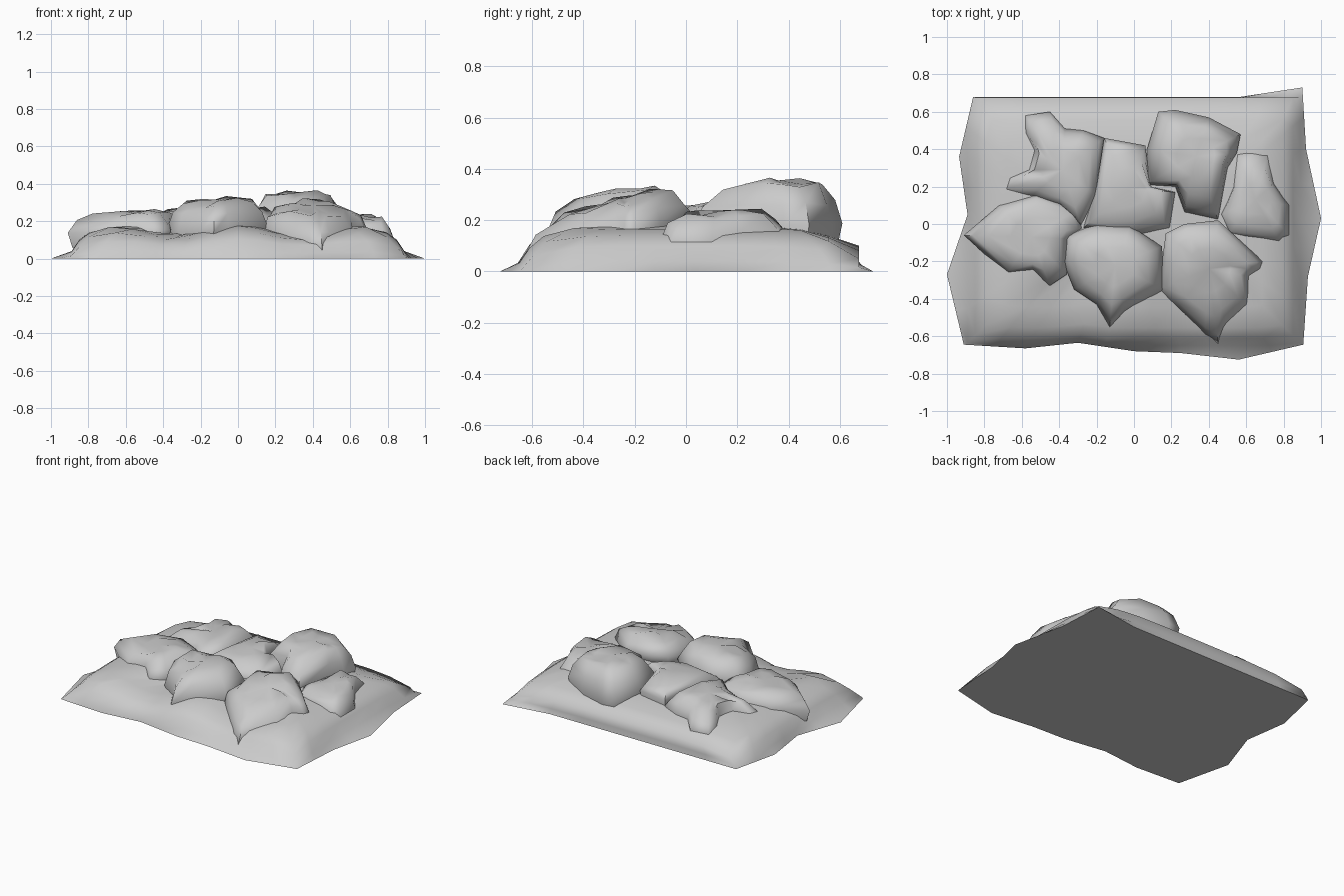
import bpy, math, random

if "Cube" in bpy.data.objects:
    bpy.data.objects.remove(bpy.data.objects["Cube"])
random.seed(4)


def make_mesh(name, rings, tip, angle):
    """Loft equal-length rings, cap the bottom, and fan the last ring to a tip."""
    n = len(rings[0])
    verts = [p for r in rings for p in r] + [tip]
    faces = [list(range(n))[::-1]]
    for k in range(len(rings) - 1):
        a, b = k * n, (k + 1) * n
        for i in range(n):
            j = (i + 1) % n
            faces.append([a + i, a + j, b + j, b + i])
    last = (len(rings) - 1) * n
    for i in range(n):
        faces.append([last + i, last + (i + 1) % n, len(verts) - 1])
    me = bpy.data.meshes.new(name)
    me.from_pydata(verts, [], faces)
    ob = bpy.data.objects.new(name, me)
    bpy.context.collection.objects.link(ob)
    bpy.context.view_layer.objects.active = ob
    ob.select_set(True)
    bpy.ops.object.shade_smooth_by_angle(angle=math.radians(angle))
    ob.select_set(False)
    return ob


def ccw(pts):
    area = sum(a[0] * b[1] - b[0] * a[1] for a, b in zip(pts, pts[1:] + pts[:1]))
    return pts if area > 0 else pts[::-1]


def halve_edges(pts):
    out = []
    for a, b in zip(pts, pts[1:] + pts[:1]):
        out += [a, ((a[0] + b[0]) / 2, (a[1] + b[1]) / 2)]
    return out


# Earth mound: flared skirt, steep shoulder, gentle crown, low corners, wavy front
outline = halve_edges(
    [(-.91, -.645), (-.58, -.665), (-.3, -.635), (0, -.68), (.25, -.69), (.56, -.725),
     (.905, -.645), (.93, -.28), (1, .03), (.92, .4), (.9, .73), (.57, .68),
     (.1, .68), (-.4, .68), (-.86, .68), (-.935, .36), (-.89, .05), (-1, -.27)])
rings = []
for inset, z in ((0, 0), (.045, .04), (.085, .1), (.14, .14), (.25, .165), (.42, .18)):
    ring = []
    hx, hy = .935 - inset, .695 - inset
    for x, y in outline:
        if inset == 0:
            ring.append((x, y, 0))
            continue
        # map the ragged outline onto a shrinking rectangle
        px = max(-hx, min(hx, x * hx / .9))
        py = max(-hy, min(hy, y * hy / .66))
        if y > .6 and inset < .1:
            py = .675
        corner = min(1, abs(px) / .88) ** 5 * min(1, abs(py) / .66) ** 5
        wave = .88 + .17 * math.cos(math.tau * px / .68) if y < -.6 else 1
        ring.append((px, py, z * (1 - .6 * corner) * wave))
    rings.append(ring)
make_mesh("earth_mound", rings, (0, 0, .18), 80)


# Boulders: outline seen from above, centre, rim height, top height, rim tilt (x, y)
def boulder(name, pts, centre, rim, top, tilt=(0, 0)):
    cx, cy = centre
    pts = ccw(pts)
    mean_r = sum(math.hypot(x - cx, y - cy) for x, y in pts) / len(pts)
    rings = []
    # scale, height fraction, roundness of each ring
    for s, f, w in ((.93, -1, 0), (1, 0, 0), (.89, .5, .1), (.7, .86, .35), (.4, .98, .8)):
        ring = []
        for x, y in pts:
            dx, dy = x - cx, y - cy
            k = s * ((1 - w) + w * mean_r / math.hypot(dx, dy))
            z = rim + (dx * tilt[0] + dy * tilt[1]) * (1 - .6 * max(f, 0))
            z += -.08 if f < 0 else (top - rim) * f
            if f > .3:
                z += random.uniform(-.016, .016)
            ring.append((cx + dx * k, cy + dy * k, max(z, .03)))
        rings.append(ring)
    make_mesh(name, rings, (cx, cy, top), 70)


boulder("boulder_back_left",
        [(-.58, .58), (-.45, .6), (-.37, .51), (-.27, .5), (-.16, .46), (-.2, .15), (-.28, -.02),
         (-.4, .1), (-.56, .14), (-.73, .17), (-.7, .24), (-.57, .29), (-.54, .4), (-.59, .5)],
        (-.38, .29), .15, .255, (.1, 0))
boulder("boulder_centre",
        [(-.16, .46), (.06, .42), (.09, .2), (.22, .17), (.19, -.02), (0, -.06), (-.27, -.02), (-.2, .2)],
        (-.03, .19), .19, .275, (0, .05))
boulder("boulder_back_right",
        [(.13, .6), (.22, .61), (.4, .57), (.57, .48), (.55, .38), (.5, .3), (.45, .02),
         (.27, .06), (.22, .2), (.06, .21), (.07, .4)],
        (.33, .36), .18, .355, (0, .03))
boulder("boulder_right",
        [(.55, .38), (.63, .4), (.72, .39), (.75, .22), (.83, .1), (.83, -.06), (.78, -.1),
         (.5, -.06), (.46, .05), (.53, .2)],
        (.65, .13), .14, .235, (-.15, 0))
boulder("boulder_left",
        [(-.91, -.06), (-.72, .1), (-.52, .16), (-.3, .08), (-.27, -.02), (-.35, -.08),
         (-.36, -.27), (-.45, -.33), (-.54, -.25), (-.68, -.27)],
        (-.55, -.07), .155, .25, (.05, .05))
boulder("boulder_front_centre",
        [(-.36, -.06), (-.2, 0), (-.02, -.01), (.15, -.12), (.16, -.35), (-.05, -.47),
         (-.13, -.55), (-.2, -.43), (-.32, -.35), (-.38, -.2)],
        (-.1, -.22), .17, .315, (.05, .1))
boulder("boulder_front_right",
        [(.17, -.05), (.27, 0), (.45, .02), (.58, -.1), (.69, -.2), (.68, -.24), (.62, -.28),
         (.63, -.46), (.5, -.56), (.45, -.64), (.38, -.6), (.23, -.45), (.13, -.35), (.15, -.2)],
        (.4, -.24), .16, .285, (-.05, .28))
